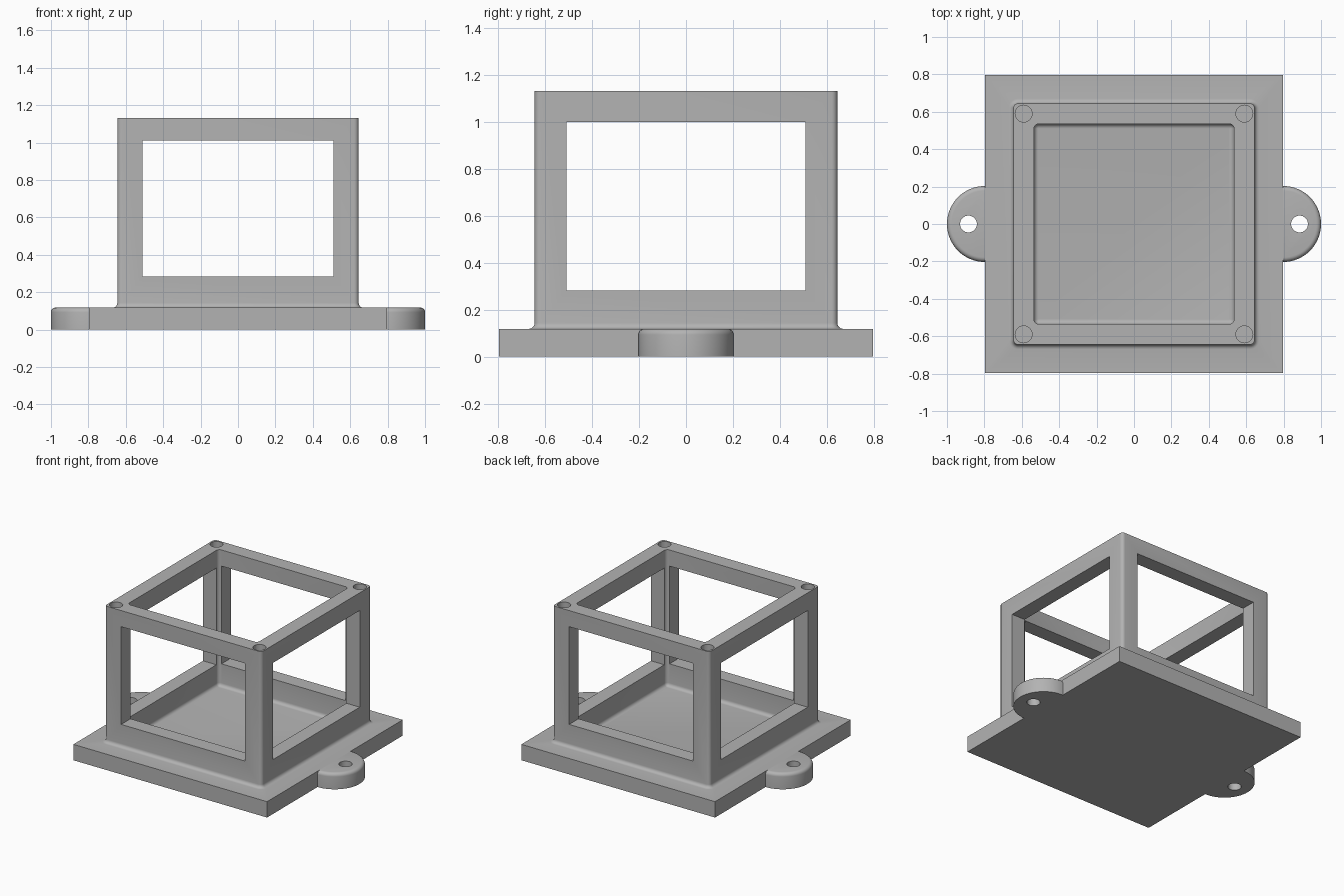
import bpy, bmesh
from math import sin, cos, pi, radians

if "Cube" in bpy.data.objects:
    bpy.data.objects.remove(bpy.data.objects["Cube"], do_unlink=True)

PLATE, TOP = 0.118, 1.132      # plate thickness, frame height
OUT, IN, OPEN = 0.645, 0.535, 0.51
EDGE = 0.797                   # half width of the plate
ROUND = 0.025

grey = bpy.data.materials.new("plain grey")
grey.use_nodes = True
COLOUR = (0.45, 0.45, 0.45, 1)
grey.diffuse_color = COLOUR
grey.node_tree.nodes["Principled BSDF"].inputs["Base Color"].default_value = COLOUR


def rounded_square(half, r, z, steps=6):
    pts = []
    for q in range(4):
        sx, sy = [(1, 1), (-1, 1), (-1, -1), (1, -1)][q]
        for i in range(steps + 1):
            a = (q + i / steps) * pi / 2
            pts.append((sx * (half - r) + r * cos(a), sy * (half - r) + r * sin(a), z))
    return pts


def half_disc(r, z, steps=32):
    angles = [pi * (i / steps - 0.5) for i in range(steps + 1)]
    return [(EDGE + r * cos(a), r * sin(a), z) for a in angles]


def loft(name, rings):
    """Skin a closed solid over a stack of matching rings."""
    bm = bmesh.new()
    loops = [[bm.verts.new(p) for p in ring] for ring in rings]
    n = len(loops[0])
    for a, b in zip(loops, loops[1:]):
        for i in range(n):
            j = (i + 1) % n
            bm.faces.new((a[i], a[j], b[j], b[i]))
    bm.faces.new(loops[0][::-1])
    bm.faces.new(loops[-1])
    bmesh.ops.remove_doubles(bm, verts=bm.verts, dist=0.0001)
    bmesh.ops.recalc_face_normals(bm, faces=bm.faces)
    mesh = bpy.data.meshes.new(name)
    bm.to_mesh(mesh)
    bm.free()
    obj = bpy.data.objects.new(name, mesh)
    bpy.context.collection.objects.link(obj)
    mesh.materials.append(grey)
    return obj


def activate(obj):
    bpy.ops.object.select_all(action='DESELECT')
    obj.select_set(True)
    bpy.context.view_layer.objects.active = obj


def cut(obj, cutter):
    cutter.hide_render = True
    mod = obj.modifiers.new("cut", 'BOOLEAN')
    mod.operation, mod.solver, mod.object = 'DIFFERENCE', 'EXACT', cutter
    activate(obj)
    bpy.ops.object.modifier_apply(modifier=mod.name)
    bpy.data.objects.remove(cutter, do_unlink=True)


def box_cutter(size, z):
    bpy.ops.mesh.primitive_cube_add(size=1, location=(0, 0, z))
    bpy.context.object.scale = size
    return bpy.context.object


def drill(x, y, z, depth, r=0.045):
    bpy.ops.mesh.primitive_cylinder_add(vertices=32, radius=r, depth=depth, location=(x, y, z))
    return bpy.context.object


# Plate, walls and floor as one skin, with fillets where walls meet the plate
arc = [i / 5 * pi / 2 for i in range(6)]
rings = [rounded_square(EDGE, 0, 0), rounded_square(EDGE, 0, PLATE)]
for a in arc:
    half = OUT + ROUND * (1 - sin(a))
    rings.append(rounded_square(half, half - OUT + ROUND, PLATE + ROUND * (1 - cos(a))))
rings += [rounded_square(OUT, ROUND, TOP), rounded_square(IN, ROUND, TOP)]
for a in arc:
    half = IN - ROUND * (1 - cos(a))
    rings.append(rounded_square(half, max(ROUND - (IN - half), 0.002),
                                PLATE + ROUND * (1 - sin(a))))
housing = loft("housing_frame", rings)

# Window openings through the walls, front to back and side to side
for size, low, high in (((2 * OPEN, 2, 1), 0.285, 1.012), ((2, 2 * OPEN, 1), 0.281, 1.0)):
    cut(housing, box_cutter((size[0], size[1], high - low), (low + high) / 2))

# Screw holes in the tops of the corner posts
for sx in (-1, 1):
    for sy in (-1, 1):
        cut(housing, drill(sx * 0.59, sy * 0.59, TOP, 0.4))

# Mounting ears with rounded top rim and a through hole
for side, sx in (("left", 1), ("right", -1)):
    rings = [half_disc(0.203, 0)]
    rings += [half_disc(0.203 - ROUND * (1 - cos(a)), PLATE - ROUND * (1 - sin(a))) for a in arc]
    ear = loft(side + "_mounting_ear", rings)
    cut(ear, drill(0.885, 0, PLATE / 2, 0.5))
    if sx < 0:
        ear.rotation_euler.z = pi

# Smooth the fillets, keep the flats crisp
for obj in [o for o in bpy.context.collection.objects if o.type == 'MESH' and grey.name in o.data.materials]:
    activate(obj)
    bpy.ops.object.shade_smooth_by_angle(angle=radians(30))
